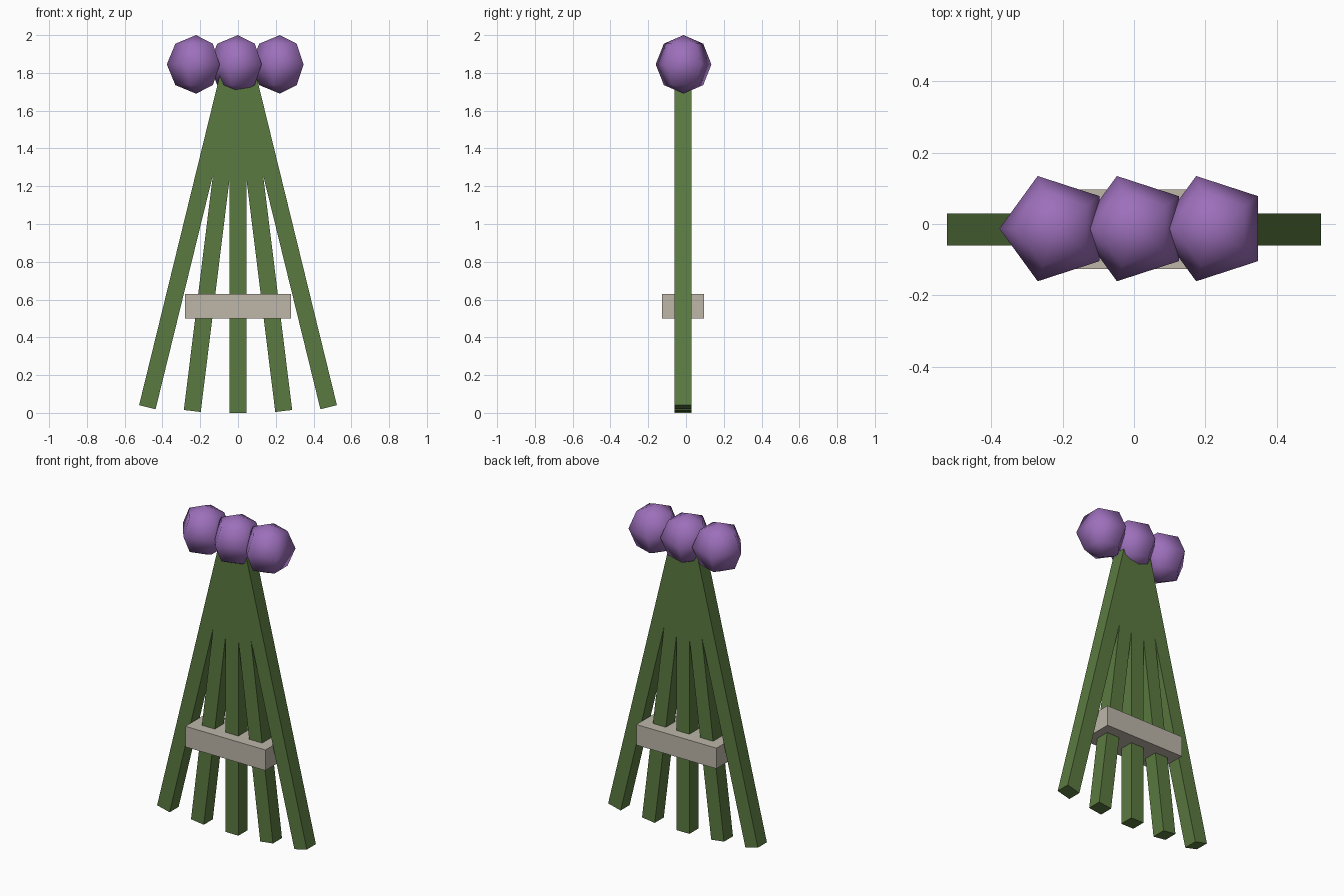
import bpy, math

cube = bpy.data.objects.get("Cube")
if cube:
    bpy.data.objects.remove(cube, do_unlink=True)

MID_Y = -0.015


def material(name, colour):
    mat = bpy.data.materials.new(name)
    mat.use_nodes = True
    mat.diffuse_color = (*colour, 1)
    bsdf = next(n for n in mat.node_tree.nodes if n.type == 'BSDF_PRINCIPLED')
    bsdf.inputs["Base Color"].default_value = (*colour, 1)
    return mat


def finish(name, mat):
    obj = bpy.context.object
    obj.name = name
    obj.data.materials.append(mat)
    return obj


def box(name, mat, centre, size, tilt=0):
    bpy.ops.mesh.primitive_cube_add(size=1, location=centre, rotation=(0, tilt, 0))
    obj = finish(name, mat)
    obj.scale = size
    return obj


green = material("stem green", (0.105, 0.195, 0.053))
purple = material("petal purple", (0.335, 0.16, 0.495))
beige = material("band beige", (0.51, 0.47, 0.395))

# Stems fanning out towards the ground
LENGTH = 1.8
box("stem_middle", green, (0, MID_Y, LENGTH / 2), (0.09, 0.09, LENGTH))
for side, sign in (("left", 1), ("right", -1)):
    for part, foot_x, foot_z, angle in (("inner", 0.242, 0.01, 7.05),
                                        ("outer", 0.48, 0.03, 13.75)):
        a = math.radians(angle)
        x = foot_x - math.sin(a) * LENGTH / 2
        z = foot_z + math.cos(a) * LENGTH / 2
        box(f"stem_{part}_{side}", green, (sign * x, MID_Y, z),
            (0.09, 0.09, LENGTH), -sign * a)

# Band tying the stems together
box("band", beige, (0, MID_Y, 0.565), (0.56, 0.222, 0.13))

# Five-sided flower heads, one corner pointing to the back
for name, x in (("right", -0.222), ("middle", 0), ("left", 0.222)):
    bpy.ops.mesh.primitive_uv_sphere_add(segments=5, ring_count=4, radius=0.155,
                                         location=(x, MID_Y + 0.002, 1.845),
                                         rotation=(0, 0, math.pi / 2))
    finish(f"flower_{name}", purple)
    bpy.ops.object.shade_smooth()
